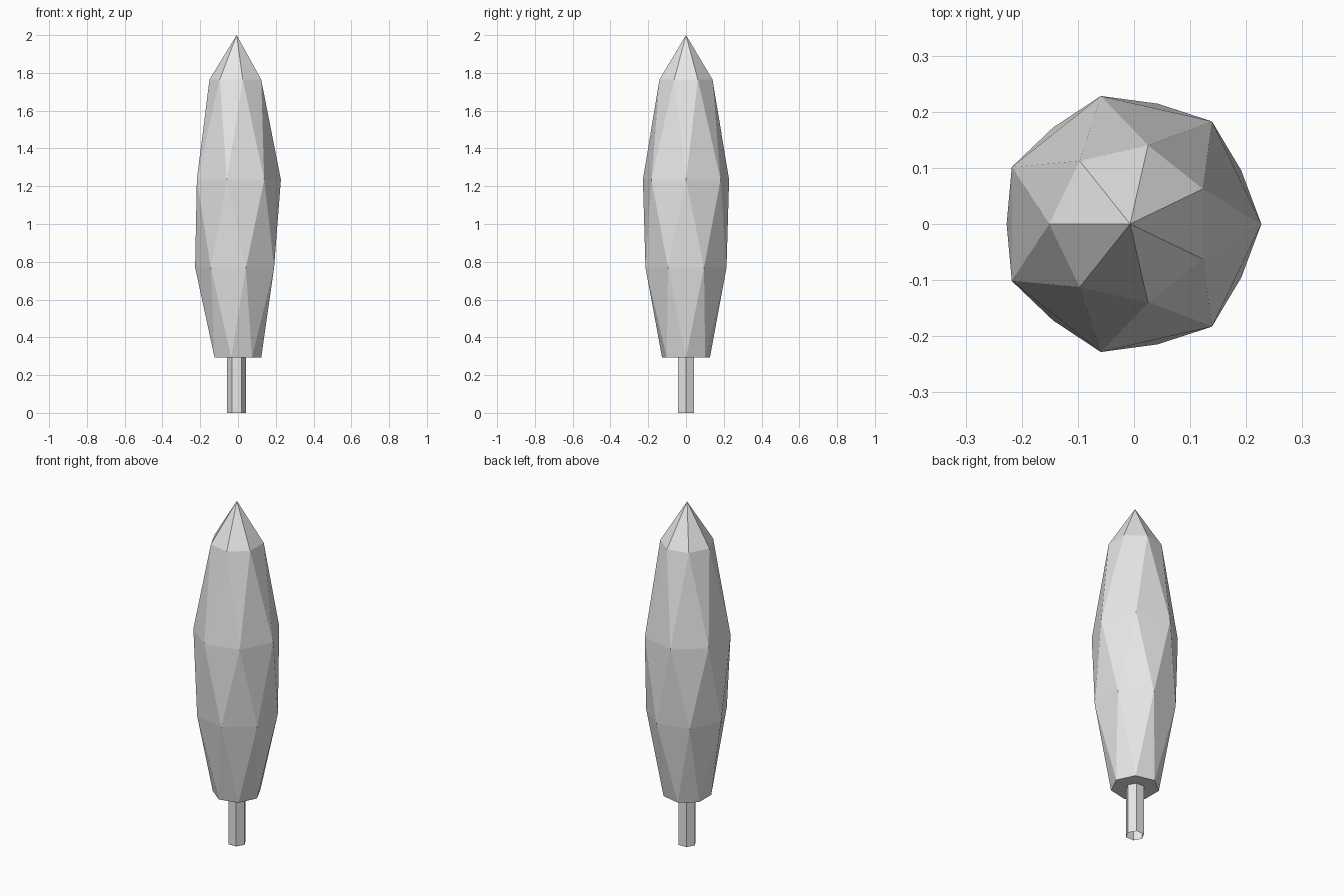
import bpy, bmesh
from math import pi, cos, sin

cube = bpy.data.objects.get("Cube")
if cube:
    bpy.data.objects.remove(cube)

CENTRE_X = -0.007


def make_material(name, colour):
    mat = bpy.data.materials.new(name)
    mat.use_nodes = True
    mat.diffuse_color = colour
    mat.node_tree.nodes["Principled BSDF"].inputs["Base Color"].default_value = colour
    return mat


def ring(bm, radius, z, sides, turn=0.0):
    return [bm.verts.new((CENTRE_X + radius * cos(turn + 2 * pi * i / sides),
                          radius * sin(turn + 2 * pi * i / sides), z))
            for i in range(sides)]


def finish(bm, name, mat):
    bmesh.ops.recalc_face_normals(bm, faces=bm.faces)
    mesh = bpy.data.meshes.new(name)
    bm.to_mesh(mesh)
    bm.free()
    mesh.materials.append(mat)
    obj = bpy.data.objects.new(name, mesh)
    bpy.context.collection.objects.link(obj)
    return obj


grey = make_material("plain_grey", (0.8, 0.8, 0.8, 1.0))

# Foliage: seven-sided rings, each turned half a step from the one below
SIDES = 7
PROFILE = [(0.13, 0.293), (0.22, 0.77), (0.234, 1.235), (0.144, 1.765)]
bm = bmesh.new()
rings = [ring(bm, r, z, SIDES, k * pi / SIDES) for k, (r, z) in enumerate(PROFILE)]
bm.faces.new(rings[0][::-1])
for k in range(len(rings) - 1):
    low, high = rings[k], rings[k + 1]
    for i in range(SIDES):
        # The turn accumulates, so upper vertex i lies between lower i and i + 1
        j = (i + 1) % SIDES
        bm.faces.new((low[i], low[j], high[i]))
        bm.faces.new((low[j], high[j], high[i]))

# Pointed tip
tip = bm.verts.new((CENTRE_X, 0, 2))
for i in range(SIDES):
    bm.faces.new((rings[-1][i], rings[-1][(i + 1) % SIDES], tip))
finish(bm, "foliage", grey)

# Trunk: open six-sided tube
bm = bmesh.new()
foot, top = ring(bm, 0.05, 0, 6), ring(bm, 0.05, 0.293, 6)
for i in range(6):
    j = (i + 1) % 6
    bm.faces.new((foot[i], foot[j], top[j], top[i]))
finish(bm, "trunk", grey)
